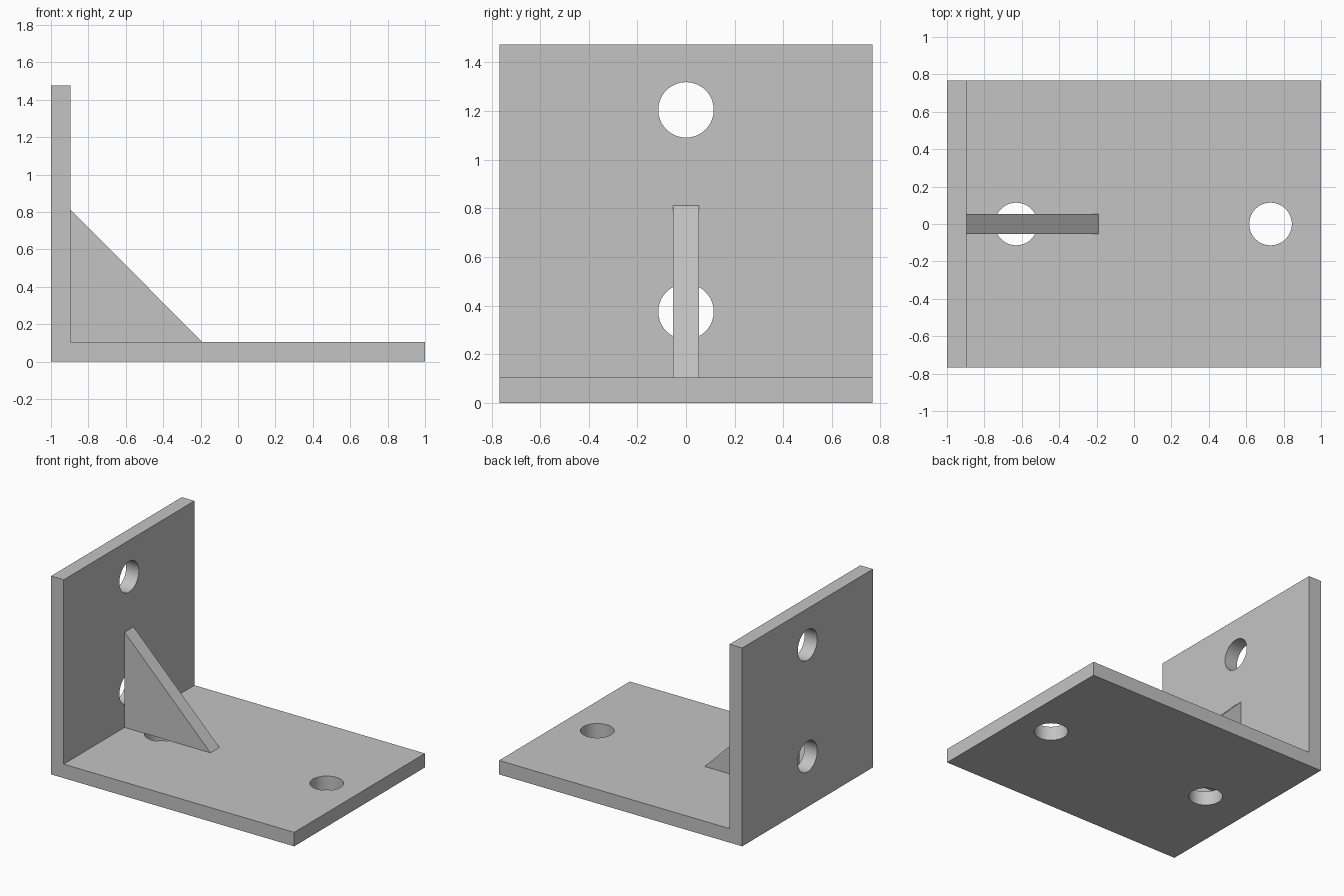
import bpy
import bmesh
import math
from mathutils import Vector

if "Cube" in bpy.data.objects:
    bpy.data.objects.remove(bpy.data.objects["Cube"], do_unlink=True)

LEFT, RIGHT, HEIGHT = -1.0, 1.0, 1.475
THICK = 0.104
HALF_DEPTH = 0.768
HOLE_RADIUS = 0.114
INNER = LEFT + THICK

grey = bpy.data.materials.new("plain grey")
grey.use_nodes = True
colour = (0.55, 0.55, 0.55, 1)
grey.diffuse_color = colour
grey.node_tree.nodes["Principled BSDF"].inputs["Base Color"].default_value = colour


def extrude_profile(name, points, half_depth):
    """Extrude an x-z outline symmetrically along y."""
    bm = bmesh.new()
    face = bm.faces.new([bm.verts.new((x, -half_depth, z)) for x, z in points])
    grown = bmesh.ops.extrude_face_region(bm, geom=[face])
    verts = [v for v in grown["geom"] if isinstance(v, bmesh.types.BMVert)]
    bmesh.ops.translate(bm, verts=verts, vec=Vector((0, 2 * half_depth, 0)))
    bmesh.ops.recalc_face_normals(bm, faces=bm.faces)
    mesh = bpy.data.meshes.new(name)
    bm.to_mesh(mesh)
    bm.free()
    mesh.materials.append(grey)
    obj = bpy.data.objects.new(name, mesh)
    bpy.context.collection.objects.link(obj)
    return obj


def drill(target, location, rotation):
    """Cut one round bolt hole through the target."""
    bpy.ops.mesh.primitive_cylinder_add(vertices=64, radius=HOLE_RADIUS, depth=3 * THICK,
                                        location=location, rotation=rotation)
    cutter = bpy.context.object
    cutter.name = "hole_cutter"
    cutter.hide_render = True
    cutter.data.materials.append(grey)
    cut = target.modifiers.new("bolt_hole", "BOOLEAN")
    cut.operation = "DIFFERENCE"
    cut.solver = "EXACT"
    cut.object = cutter
    bpy.ops.object.select_all(action="DESELECT")
    bpy.context.view_layer.objects.active = target
    target.select_set(True)
    bpy.ops.object.modifier_apply(modifier=cut.name)
    bpy.data.objects.remove(cutter, do_unlink=True)


# L-shaped plate: base and upright in one piece
plate = extrude_profile("angle_plate", [
    (LEFT, 0), (RIGHT, 0), (RIGHT, THICK),
    (INNER, THICK), (INNER, HEIGHT), (LEFT, HEIGHT)], HALF_DEPTH)

# Bolt holes in the base and the upright
for x in (-0.63, 0.73):
    drill(plate, (x, 0, THICK / 2), (0, 0, 0))
for z in (0.375, 1.205):
    drill(plate, (LEFT + THICK / 2, 0, z), (0, math.pi / 2, 0))
bpy.ops.object.shade_smooth_by_angle(angle=math.radians(30))

# Triangular stiffening rib
extrude_profile("gusset", [
    (INNER, THICK), (-0.19, THICK), (INNER, 0.812)], 0.053)
